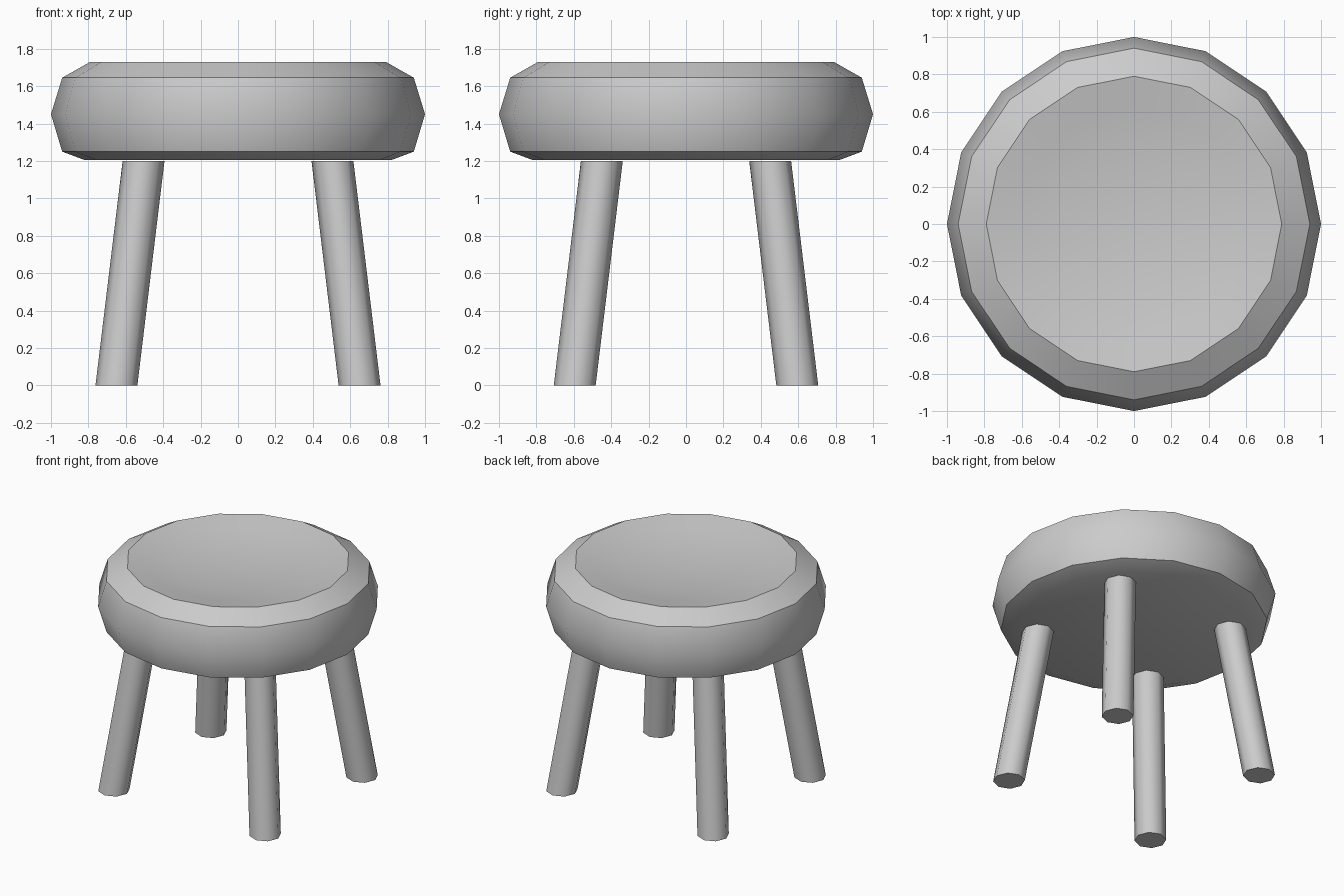
import bpy, bmesh, math
from mathutils import Vector

cube = bpy.data.objects.get("Cube")
if cube:
    bpy.data.objects.remove(cube, do_unlink=True)

# Single flat colour
grey = bpy.data.materials.new("plain grey")
grey.use_nodes = True
colour = (0.6, 0.6, 0.6, 1)
grey.diffuse_color = colour
grey.node_tree.nodes["Principled BSDF"].inputs["Base Color"].default_value = colour


def finish(bm, name, angle):
    bmesh.ops.recalc_face_normals(bm, faces=bm.faces)
    mesh = bpy.data.meshes.new(name)
    bm.to_mesh(mesh)
    bm.free()
    mesh.materials.append(grey)
    obj = bpy.data.objects.new(name, mesh)
    bpy.context.collection.objects.link(obj)
    bpy.ops.object.select_all(action='DESELECT')
    obj.select_set(True)
    bpy.context.view_layer.objects.active = obj
    bpy.ops.object.shade_smooth_by_angle(angle=math.radians(angle))
    return obj


# Cushion-like seat: a lathed profile with a dished top
def make_seat():
    profile = [(0, 1.205), (0.82, 1.205), (0.94, 1.25), (1.0, 1.45),
               (0.94, 1.645), (0.79, 1.73), (0.62, 1.70), (0.42, 1.665), (0, 1.65)]
    bm = bmesh.new()
    verts = [bm.verts.new((r, 0, z)) for r, z in profile]
    edges = [bm.edges.new(pair) for pair in zip(verts, verts[1:])]
    bmesh.ops.spin(bm, geom=verts + edges, cent=(0, 0, 0), axis=(0, 0, 1),
                   angle=math.tau, steps=16)
    bmesh.ops.remove_doubles(bm, verts=bm.verts, dist=0.001)
    finish(bm, "seat", 37)


# Splayed eight-sided leg with a level foot
def make_leg(name, sx, sy):
    foot = Vector((0.65 * sx, 0.595 * sy, 0))
    top = Vector((0.505 * sx, 0.45 * sy, 1.2))
    bm = bmesh.new()
    bmesh.ops.create_cone(bm, cap_ends=True, segments=8, radius1=0.112,
                          radius2=0.112, depth=1)
    for v in bm.verts:
        offset = Vector((v.co.x, v.co.y, 0))
        v.co = offset + (top if v.co.z > 0 else foot)
    finish(bm, name, 50)


make_seat()
for side, sx in (("left", 1), ("right", -1)):
    for end, sy in (("front", -1), ("back", 1)):
        make_leg(f"{end}_{side}_leg", sx, sy)
